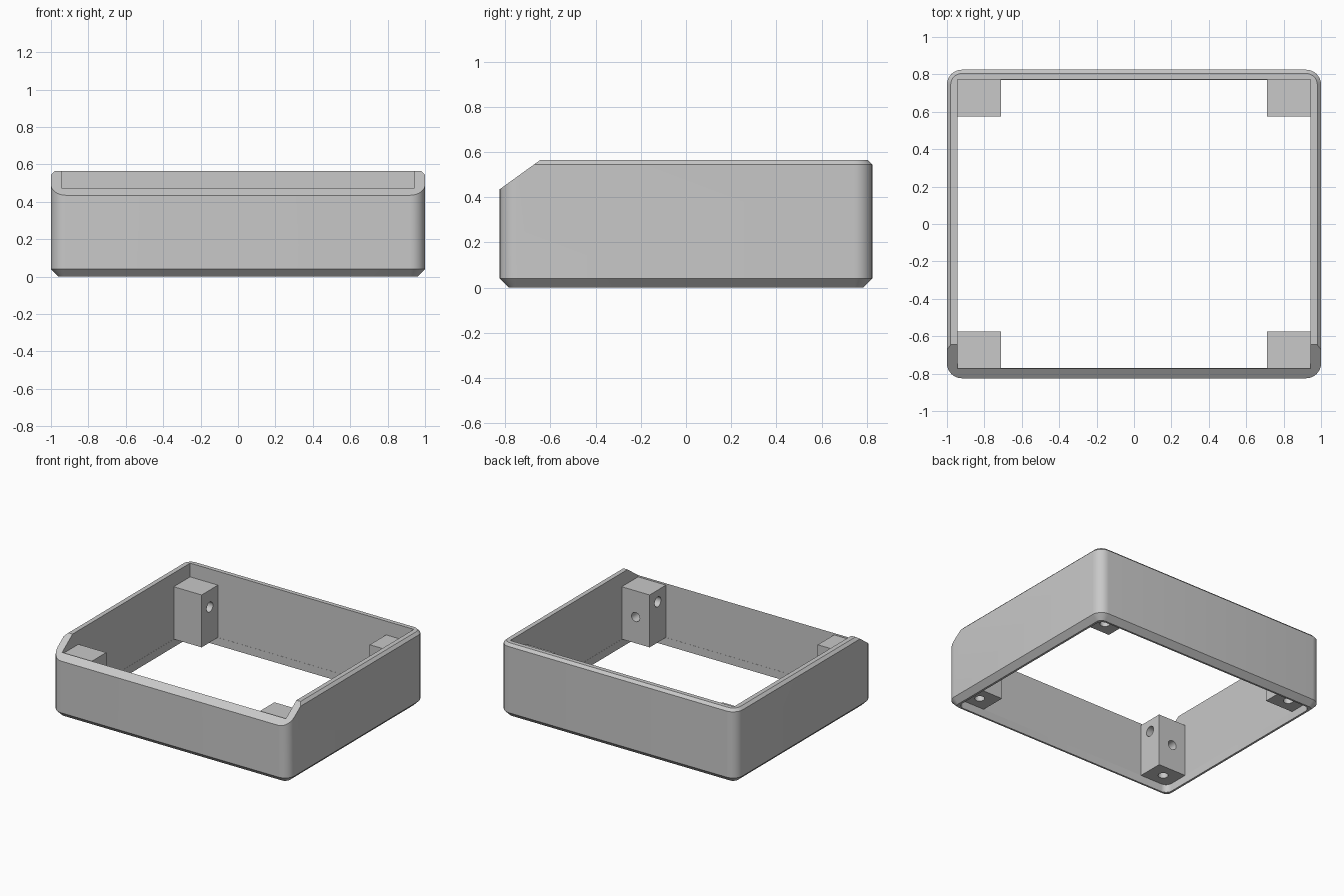
import bpy, bmesh, math
from mathutils import Matrix, Vector

if "Cube" in bpy.data.objects:
    bpy.data.objects.remove(bpy.data.objects["Cube"], do_unlink=True)

HX, HY, TOP = 1.0, 0.825, 0.565      # outer half sizes and height
IX, IY = 0.945, 0.772                # inner opening half sizes
LEDGE = 0.06                         # depth of the recess under the posts

grey = bpy.data.materials.new("plain grey")
grey.use_nodes = True
grey.diffuse_color = (0.58, 0.58, 0.58, 1)
grey.node_tree.nodes["Principled BSDF"].inputs["Base Color"].default_value = grey.diffuse_color


def finish(name, bm):
    bmesh.ops.recalc_face_normals(bm, faces=bm.faces)
    mesh = bpy.data.meshes.new(name)
    bm.to_mesh(mesh)
    bm.free()
    mesh.materials.append(grey)
    obj = bpy.data.objects.new(name, mesh)
    bpy.context.collection.objects.link(obj)
    return obj


def rounded_loop(hx, hy, r, steps=8):
    points = []
    for k, (sx, sy) in enumerate([(1, 1), (-1, 1), (-1, -1), (1, -1)]):
        for i in range(steps + 1):
            a = math.pi / 2 * (k + i / steps)
            points.append((sx * (hx - r) + r * math.cos(a), sy * (hy - r) + r * math.sin(a)))
    return points


def loft(name, levels):
    """Closed solid through rounded rectangles given as (half x, half y, radius, z)."""
    bm = bmesh.new()
    rings = [[bm.verts.new((x, y, z)) for x, y in rounded_loop(hx, hy, r)]
             for hx, hy, r, z in levels]
    n = len(rings[0])
    for low, high in zip(rings, rings[1:]):
        for i in range(n):
            j = (i + 1) % n
            bm.faces.new((low[i], low[j], high[j], high[i]))
    bm.faces.new(rings[0][::-1])
    bm.faces.new(rings[-1])
    return finish(name, bm)


def box(name, lo, hi):
    lo, hi = Vector(lo), Vector(hi)
    bm = bmesh.new()
    bmesh.ops.create_cube(bm, size=1, matrix=Matrix.Translation((lo + hi) / 2)
                          @ Matrix.Diagonal((*(hi - lo), 1)))
    return finish(name, bm)


def drill(name, centre, axis, radius, depth):
    """Cylinder centred on a face point; half of its length goes into the part."""
    bm = bmesh.new()
    turn = Vector(axis).to_track_quat('Z', 'Y').to_matrix().to_4x4()
    bmesh.ops.create_cone(bm, cap_ends=True, segments=24, radius1=radius, radius2=radius,
                          depth=2 * depth, matrix=Matrix.Translation(centre) @ turn)
    return finish(name, bm)


def cut(target, cutter):
    cutter.hide_render = True
    mod = target.modifiers.new("cut", 'BOOLEAN')
    mod.operation, mod.solver, mod.object = 'DIFFERENCE', 'EXACT', cutter
    bpy.context.view_layer.objects.active = target
    bpy.ops.object.modifier_apply(modifier=mod.name)
    bpy.data.objects.remove(cutter, do_unlink=True)


def smooth(obj):
    bpy.ops.object.select_all(action='DESELECT')
    obj.select_set(True)
    bpy.context.view_layer.objects.active = obj
    bpy.ops.object.shade_smooth_by_angle(angle=math.radians(25))


# Frame walls with chamfered bottom and top edges
def inset(d, z):
    return (HX - d, HY - d, 0.08 - d, z)


frame = loft("frame_walls", [inset(0.04, 0), inset(0, 0.04), inset(0, TOP - 0.02), inset(0.02, TOP)])
cut(frame, box("opening_cutter", (-IX, -IY, LEDGE), (IX, IY, 1)))
cut(frame, loft("recess_cutter", [(IX - 0.001, IY - 0.001, 0.05, -0.1),
                                  (IX - 0.001, IY - 0.001, 0.05, LEDGE + 0.01)]))

# Sloped front rim
bm = bmesh.new()
slope = (0.565 - 0.435) / 0.18
profile = [(-HY - 0.2, 0.435 - 0.2 * slope), (-HY + 0.38, 0.435 + 0.38 * slope), (-HY - 0.2, 1)]
face = bm.faces.new([bm.verts.new((-1.2, y, z)) for y, z in profile])
moved = bmesh.ops.extrude_face_region(bm, geom=[face])["geom"]
bmesh.ops.translate(bm, vec=(2.4, 0, 0), verts=[v for v in moved if isinstance(v, bmesh.types.BMVert)])
cut(frame, finish("slope_cutter", bm))
smooth(frame)

# Corner posts with screw holes
P_TOP = 0.46
for side, sx in (("left", 1), ("right", -1)):
    for end, sy in (("back", 1), ("front", -1)):
        x0, x1 = sorted((sx * 0.71, sx * (IX + 0.005)))
        y0, y1 = sorted((sy * 0.575, sy * (IY + 0.005)))
        post = box(f"{end}_{side}_post", (x0, y0, LEDGE), (x1, y1, P_TOP))
        cx, cy = sx * 0.828, sy * 0.674
        cut(post, drill("bottom_hole", (cx, cy, LEDGE), (0, 0, 1), 0.035, 0.12))
        side_z = 0.37 if sy < 0 else 0.33
        cut(post, drill("side_hole", (sx * 0.71, cy, side_z), (1, 0, 0), 0.038, 0.12))
        if sy < 0:
            cut(post, drill("inner_hole", (cx, sy * 0.575, 0.26), (0, 1, 0), 0.035, 0.12))
        smooth(post)
